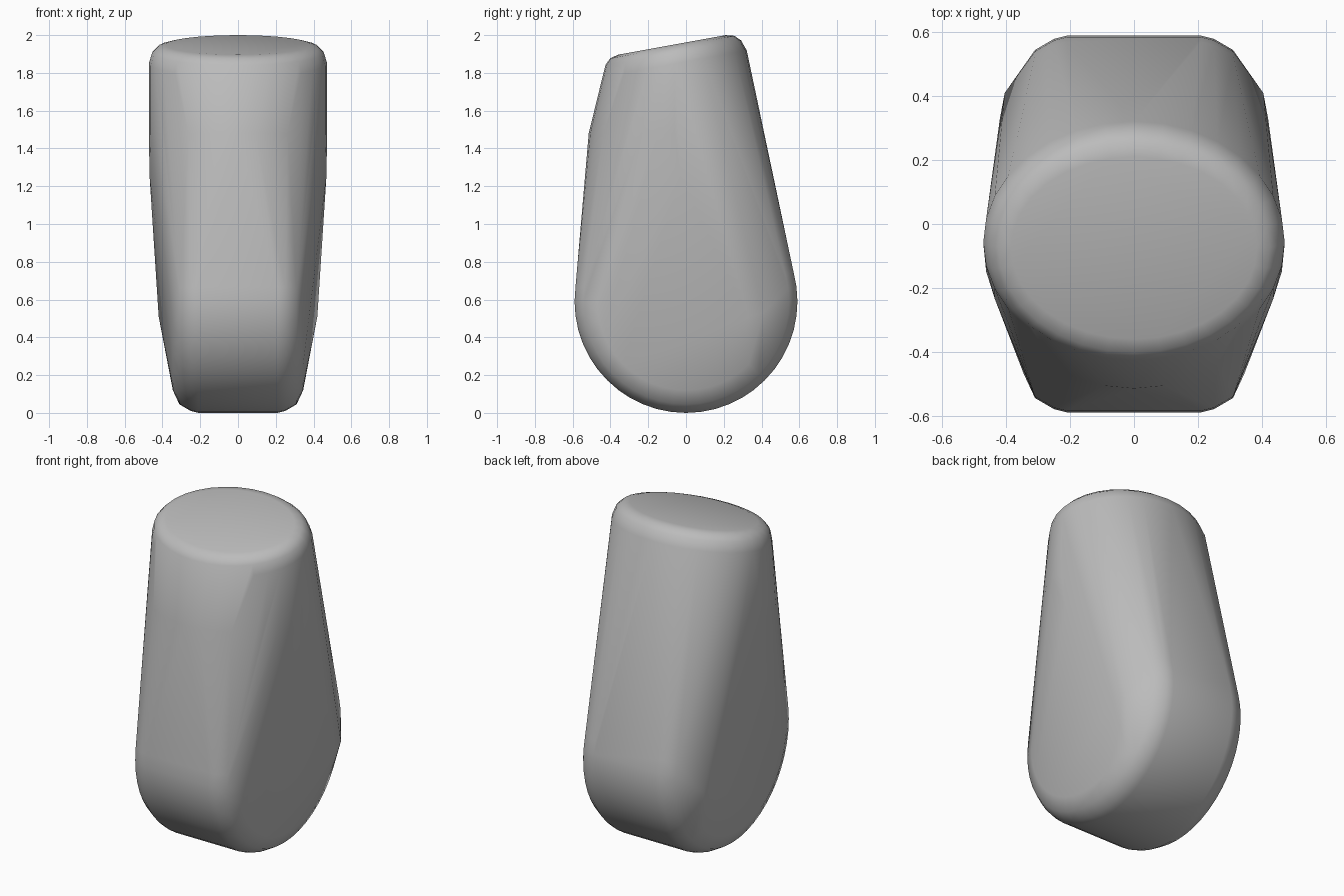
import bpy, bmesh
from math import sin, cos, pi, radians
from mathutils import Vector, Matrix

if "Cube" in bpy.data.objects:
    bpy.data.objects.remove(bpy.data.objects["Cube"], do_unlink=True)

grey = bpy.data.materials.new("plain grey")
grey.use_nodes = True
colour = (0.5, 0.5, 0.5, 1)
grey.diffuse_color = colour
grey.node_tree.nodes["Principled BSDF"].inputs["Base Color"].default_value = colour


def ellipse(rx, ry, count):
    return [(rx * cos(2 * pi * i / count), ry * sin(2 * pi * i / count)) for i in range(count)]


points = []

# Rounded wheel-shaped base, lying along x
for half_width, radius in ((0.21, 0.59), (0.25, 0.58), (0.31, 0.545), (0.345, 0.47)):
    for y, z in ellipse(radius, radius, 48):
        points += [(side * half_width, y, z + 0.59) for side in (-1, 1)]

# Side bulges, fuller at the back
for x, y, z in ((0.405, 0.41, 0.53), (0.42, 0.33, 0.51), (0.468, -0.03, 1.25)):
    points += [(side * x, y, z) for side in (-1, 1)]

# Slight belly below the cap
points += [(x, y - 0.06, 1.48) for x, y in ellipse(0.472, 0.455, 32) if y < 0.01]

# Tilted oval cap with a rounded rim
tilt = Matrix.Rotation(radians(10.3), 3, "X")
centre = Vector((0, -0.075, 1.948))
for rx, ry, depth in ((0.385, 0.29, 0), (0.425, 0.335, 0.012),
                      (0.455, 0.365, 0.042), (0.472, 0.385, 0.1)):
    for x, y in ellipse(rx, ry, 32):
        points.append(centre + tilt @ Vector((x, y, -depth)))

# Wrap the sections in one convex skin
bm = bmesh.new()
for p in points:
    bm.verts.new(p)
hull = bmesh.ops.convex_hull(bm, input=bm.verts)
loose = {v for v in hull["geom_interior"] + hull["geom_unused"] if isinstance(v, bmesh.types.BMVert)}
bmesh.ops.delete(bm, geom=list(loose), context="VERTS")
bmesh.ops.remove_doubles(bm, verts=bm.verts, dist=0.004)
bmesh.ops.dissolve_limit(bm, angle_limit=radians(1), verts=bm.verts, edges=bm.edges)
bmesh.ops.recalc_face_normals(bm, faces=bm.faces)

mesh = bpy.data.meshes.new("rounded_body")
bm.to_mesh(mesh)
bm.free()
mesh.materials.append(grey)
body = bpy.data.objects.new("rounded_body", mesh)
bpy.context.collection.objects.link(body)
bpy.context.view_layer.objects.active = body
body.select_set(True)
bpy.ops.object.shade_smooth_by_angle(angle=radians(40))
